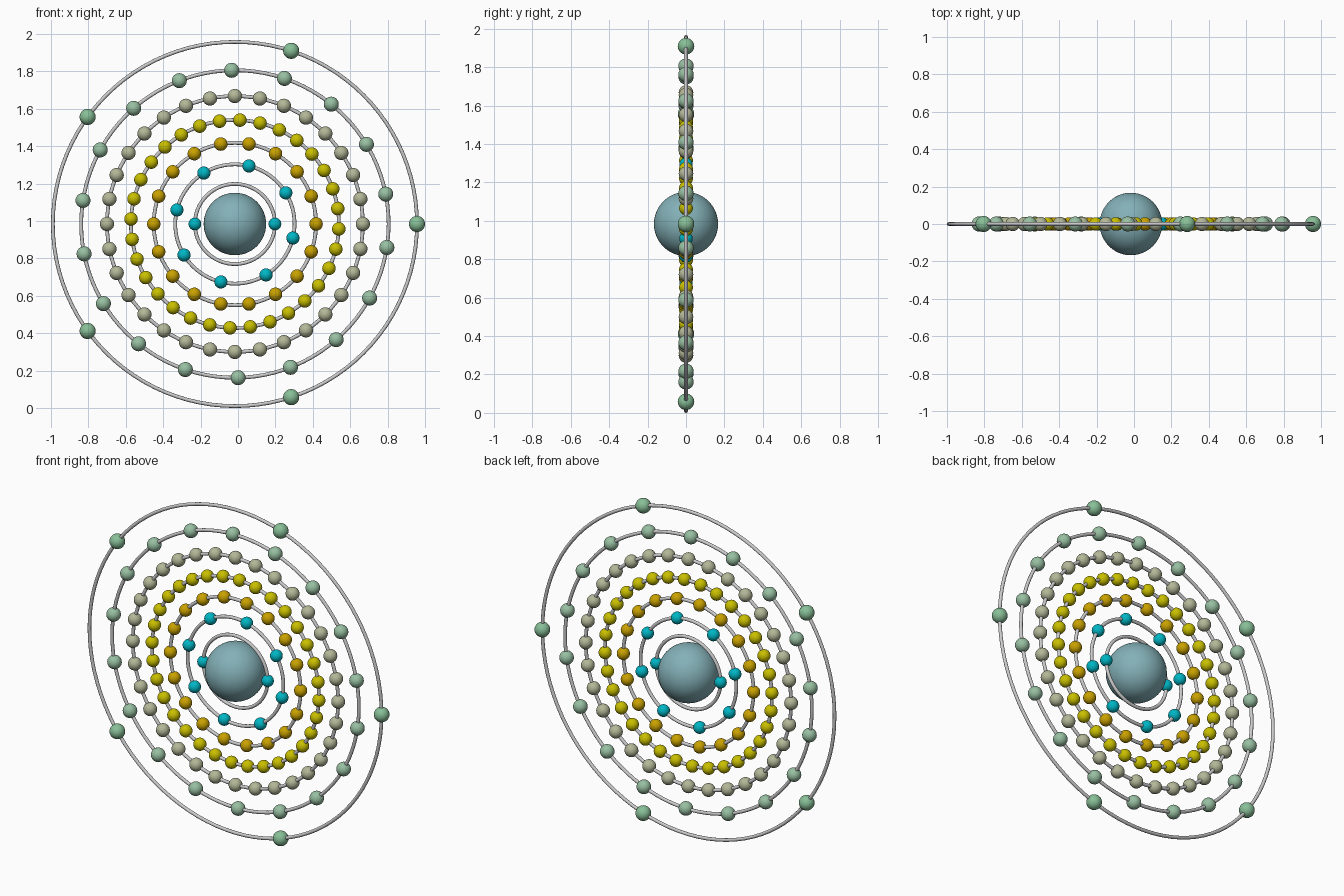
import bpy
from math import cos, sin, pi, radians

if "Cube" in bpy.data.objects:
    bpy.data.objects.remove(bpy.data.objects["Cube"])

CX, CZ, TUBE = -0.0165, 0.9835, 0.010


def material(name, rgb):
    # display colour 0-255 converted to linear
    m = bpy.data.materials.new(name)
    m.diffuse_color = [(c / 255) ** 2.2 for c in rgb] + [1]
    m.use_nodes = True
    m.node_tree.nodes["Principled BSDF"].inputs["Base Color"].default_value = m.diffuse_color
    return m


def sphere(name, loc, radius, mat, seg, rings):
    bpy.ops.mesh.primitive_uv_sphere_add(segments=seg, ring_count=rings, radius=radius, location=loc)
    ob = bpy.context.object
    ob.name = name
    ob.data.materials.append(mat)
    bpy.ops.object.shade_smooth()
    return ob


# Nucleus
sphere("nucleus", (CX, 0, CZ), 0.167, material("nucleus_blue", (130, 175, 182)), 48, 32)

cyan = material("cyan", (0, 180, 195))
gold = material("gold", (200, 160, 0))
yellow = material("yellow", (200, 190, 0))
beige = material("beige", (178, 182, 150))
pale = material("pale_green", (150, 190, 160))
green = material("green", (135, 190, 150))

# Shells: orbit radius, electron count, first angle, electron radius, material
shells = [
    (0.214, 2, 0.0, 0.034, cyan),
    (0.319, 8, 31.4, 0.035, cyan),
    (0.434, 18, 0.0, 0.036, gold),
    (0.556, 32, 8.5, 0.036, yellow),
    (0.684, 32, 0.0, 0.038, beige),
    (0.822, 18, 11.2, 0.040, pale),
    (0.9735, 5, 0.0, 0.043, green),
]

for n, (r, count, start, size, mat) in enumerate(shells, 1):
    # Orbit ring
    bpy.ops.mesh.primitive_torus_add(major_segments=96, minor_segments=12, major_radius=r,
                                     minor_radius=TUBE, location=(CX, 0, CZ), rotation=(pi / 2, 0, 0))
    bpy.context.object.name = f"orbit_ring_{n}"
    bpy.ops.object.shade_smooth()

    # Electrons, sharing one mesh per shell
    first = None
    for i in range(count):
        a = radians(start) + 2 * pi * i / count
        loc = (CX + r * cos(a), 0, CZ + r * sin(a))
        if first is None:
            first = sphere(f"electron_{n}_1", loc, size, mat, 24, 16)
        else:
            ob = bpy.data.objects.new(f"electron_{n}_{i + 1}", first.data)
            ob.location = loc
            bpy.context.collection.objects.link(ob)
